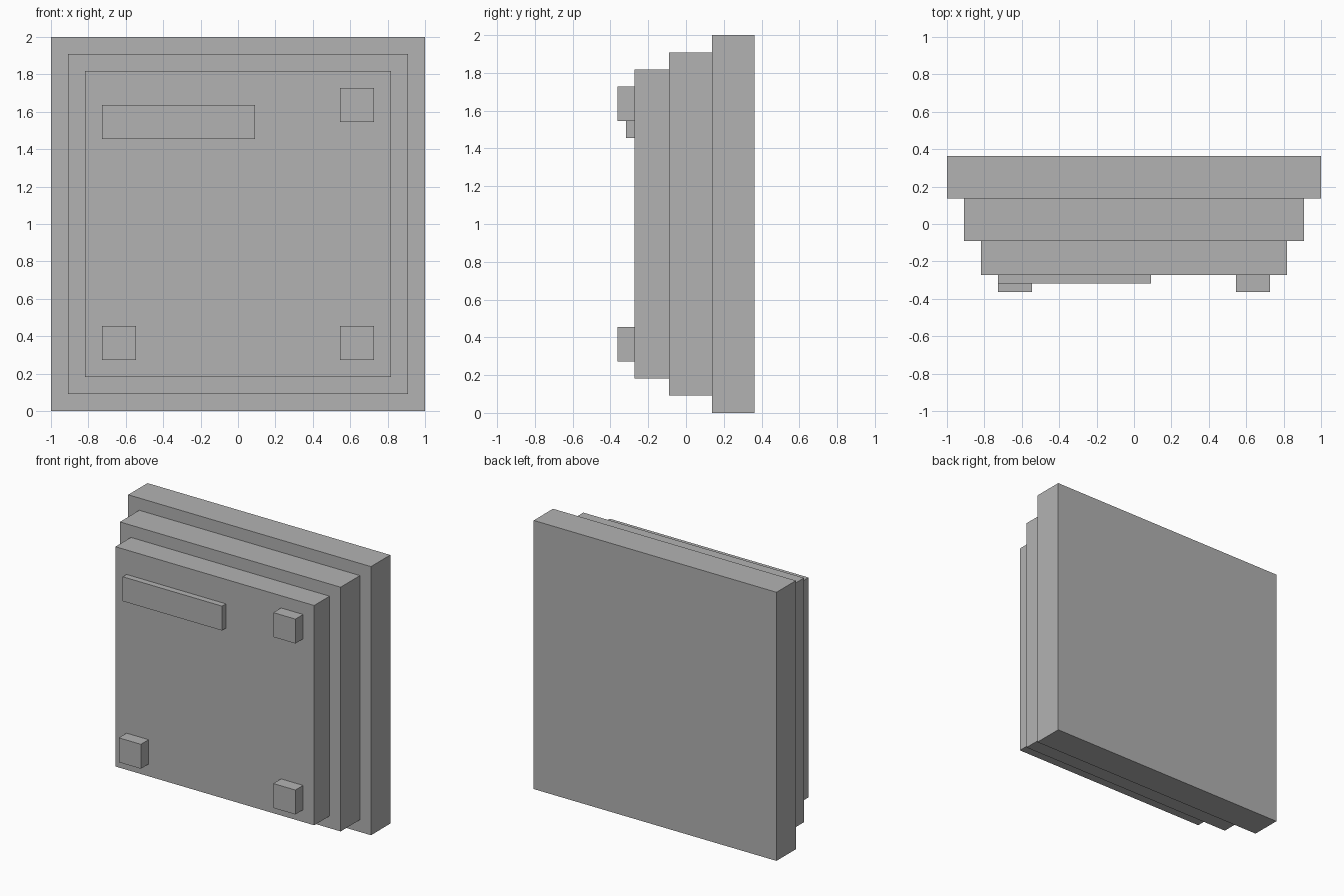
import bpy

if "Cube" in bpy.data.objects:
    bpy.data.objects.remove(bpy.data.objects["Cube"])

U = 1 / 11  # module size: the base is 22 modules wide

grey = bpy.data.materials.new("grey")
grey.diffuse_color = (0.448, 0.448, 0.448, 1)
grey.use_nodes = True
grey.node_tree.nodes["Principled BSDF"].inputs["Base Color"].default_value = grey.diffuse_color


def block(name, x, y, z):
    """Box from (min, max) ranges given in modules."""
    lo, hi = zip(x, y, z)
    bpy.ops.mesh.primitive_cube_add(
        size=1, location=[(a + b) / 2 * U for a, b in zip(lo, hi)])
    obj = bpy.context.object
    obj.name = name
    obj.scale = [(b - a) * U for a, b in zip(lo, hi)]
    bpy.ops.object.transform_apply(location=False, rotation=False, scale=True)
    obj.data.materials.append(grey)
    return obj


# Three stepped slabs, narrowing toward the front
for name, inset, y in (("back_slab", 0, (1.5, 4)),
                       ("middle_slab", 1, (-1, 1.5)),
                       ("front_slab", 2, (-3, -1))):
    block(name, (inset - 11, 11 - inset), y, (inset, 22 - inset))

# Raised bar at the upper left of the front
block("front_bar", (-8, 1), (-3.5, -3), (16, 18))

# Square studs in the other three corners
for name, x, z in (("stud_top_right", 6, 17),
                   ("stud_bottom_right", 6, 3),
                   ("stud_bottom_left", -8, 3)):
    block(name, (x, x + 2), (-4, -3), (z, z + 2))
